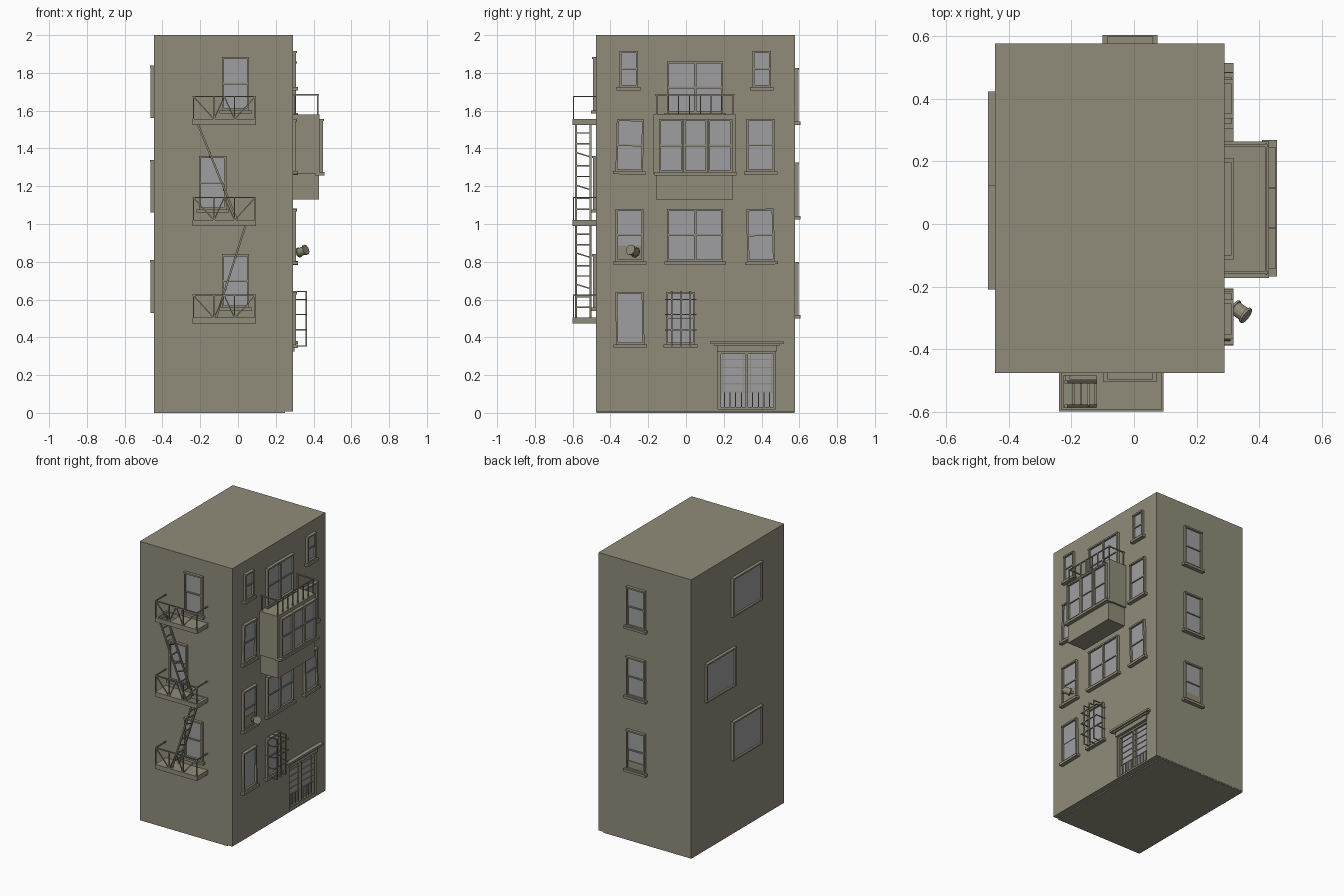
import bpy, bmesh, math
from mathutils import Matrix, Vector

if "Cube" in bpy.data.objects:
    bpy.data.objects.remove(bpy.data.objects["Cube"])

def mat(name, c):
    m = bpy.data.materials.new(name)
    m.diffuse_color = (*c, 1)
    m.use_nodes = True
    m.node_tree.nodes["Principled BSDF"].inputs["Base Color"].default_value = m.diffuse_color
    return m

STONE = mat("olive_stone", (0.28, 0.265, 0.195))
GLASS = mat("grey_glass", (0.345, 0.345, 0.355))

# wall frames: columns are along-wall (u), outward (d), up (w)
def wall(u, d, o):
    return Matrix(((u[0], d[0], 0, o[0]), (u[1], d[1], 0, o[1]), (0, 0, 1, 0), (0, 0, 0, 1)))
FRONT = wall((1, 0), (0, -1), (0, -0.475))
BACK = wall((1, 0), (0, 1), (0, 0.577))
RIGHT = wall((0, 1), (1, 0), (0.29, 0))
LEFT = wall((0, 1), (-1, 0), (-0.445, 0))
WORLD = Matrix.Identity(4)

def box(bm, M, u0, u1, d0, d1, w0, w1, mi=0):
    T = Matrix.Translation(((u0 + u1) / 2, (d0 + d1) / 2, (w0 + w1) / 2))
    r = bmesh.ops.create_cube(bm, size=1, matrix=M @ T @ Matrix.Diagonal((u1 - u0, d1 - d0, w1 - w0, 1)))
    for f in {f for v in r['verts'] for f in v.link_faces}:
        f.material_index = mi

def bar(bm, M, a, b, t=0.007):
    a, b = M @ Vector(a), M @ Vector(b)
    R = (b - a).to_track_quat('Z', 'Y').to_matrix().to_4x4()
    bmesh.ops.create_cube(bm, size=1, matrix=Matrix.Translation((a + b) / 2) @ R
                          @ Matrix.Diagonal((t, t, (b - a).length, 1)))

def finish(name, bm):
    bmesh.ops.recalc_face_normals(bm, faces=bm.faces)
    me = bpy.data.meshes.new(name)
    bm.to_mesh(me)
    bm.free()
    me.materials.append(STONE)
    me.materials.append(GLASS)
    ob = bpy.data.objects.new(name, me)
    bpy.context.collection.objects.link(ob)
    return ob

def window(name, M, u0, u1, w0, w1, tilt=0, panes=1, split=True, sill=True, board=0):
    """Framed window; w0 is the bottom of the sill."""
    c = Matrix.Translation(((u0 + u1) / 2, 0, (w0 + w1) / 2))
    M = M @ c @ Matrix.Rotation(math.radians(tilt), 4, 'Y') @ c.inverted()
    bm = bmesh.new()
    t, d = 0.011, 0.018
    b = w0
    if sill:
        b = w0 + 0.017
        box(bm, M, u0 - 0.014, u1 + 0.014, 0, 0.028, w0, b)
    box(bm, M, u0, u1, 0, d + 0.004, w1 - t, w1)
    box(bm, M, u0, u1, 0, d, b, b + t)
    box(bm, M, u0, u0 + t, 0, d, b, w1)
    box(bm, M, u1 - t, u1, 0, d, b, w1)
    mid = (b + w1) / 2
    pw = (u1 - u0) / panes
    for i in range(panes):
        a = u0 + i * pw
        if i:
            box(bm, M, a - 0.007, a + 0.007, 0, d, b, w1)
        box(bm, M, a + 0.005, a + pw - 0.005, 0.001, 0.005, b + 0.005, mid, 1)
        box(bm, M, a + 0.005, a + pw - 0.005, 0.001, 0.008, mid, w1 - 0.005, 1)
    if split:
        box(bm, M, u0 + t, u1 - t, 0, 0.013, mid - 0.005, mid + 0.005)
    if board:
        box(bm, M, u0 + t, u1 - t, 0, 0.010, b, b + board)
    return finish(name, bm)

# building block with a recessed doorway
bm = bmesh.new()
box(bm, WORLD, -0.445, 0.29, -0.477, 0.577, 0.008, 2.0)
body = finish("building", bm)
bm = bmesh.new()
box(bm, RIGHT, 0.17, 0.475, -0.03, 0.05, 0.02, 0.325)
cutter = finish("door_cutter", bm)
cutter.hide_render = True
mod = body.modifiers.new("doorway", 'BOOLEAN')
mod.operation, mod.object, mod.solver = 'DIFFERENCE', cutter, 'EXACT'
bpy.context.view_layer.objects.active = body
bpy.ops.object.modifier_apply(modifier=mod.name)
bpy.data.objects.remove(cutter)
bm = bmesh.new()
box(bm, WORLD, -0.445, 0.25, -0.475, 0.575, 0, 0.01)
finish("foundation_plate", bm)

# windows on the front, back and left walls
for i, (u, top) in enumerate(((-0.013, 1.885), (-0.134, 1.36), (-0.013, 0.84))):
    window(f"front_window_{i}", FRONT, u - 0.072, u + 0.072, top - 0.3, top)
for i, top in enumerate((1.825, 1.325, 0.80)):
    window(f"back_window_{i}", BACK, -0.086, 0.061, top - 0.3, top, board=0.06 if i == 2 else 0)
for i, (u, w) in enumerate(((-0.21, 1.56), (0.09, 1.06), (-0.21, 0.53))):
    window(f"left_window_{i}", LEFT, u, u + 0.333, w, w + 0.28, split=False, sill=False)

# windows on the right wall
for name, u0, u1, w0, w1, kw in (
        ("attic_window_a", -0.353, -0.255, 1.708, 1.915, {}),
        ("attic_window_b", 0.352, 0.45, 1.708, 1.915, {}),
        ("balcony_window", -0.10, 0.197, 1.57, 1.86, dict(panes=2)),
        ("third_floor_window_a", -0.37, -0.225, 1.262, 1.555, dict(tilt=1.5)),
        ("third_floor_window_b", 0.32, 0.47, 1.262, 1.555, {}),
        ("second_floor_window_a", -0.372, -0.224, 0.785, 1.08, dict(board=0.085)),
        ("second_floor_double_window", -0.10, 0.197, 0.785, 1.08, dict(panes=2)),
        ("second_floor_window_b", 0.322, 0.468, 0.785, 1.08, dict(tilt=-1.5)),
        ("ground_window_a", -0.372, -0.222, 0.345, 0.64, dict(split=False, tilt=-0.7)),
        ("ground_window_b", -0.105, 0.047, 0.345, 0.64, {})):
    window(name, RIGHT, u0, u1, w0, w1, **kw)

# bay with narrower base, sill and three windows
bm = bmesh.new()
box(bm, RIGHT, -0.16, 0.25, -0.01, 0.14, 1.13, 1.27)
box(bm, RIGHT, -0.172, 0.264, -0.01, 0.142, 1.265, 1.58)
box(bm, RIGHT, -0.168, 0.268, 0.12, 0.168, 1.258, 1.275)
finish("bay", bm)
BAY = Matrix.Translation((0.142, 0, 0)) @ RIGHT
for i in range(3):
    u = -0.143 + i * 0.13
    window(f"bay_window_{i}", BAY, u, u + 0.128, 1.275, 1.555, sill=False)

# balcony railing above the bay
bm = bmesh.new()
u0, u1, d = -0.155, 0.25, 0.132
bar(bm, RIGHT, (u0 - 0.008, d, 1.684), (u1 + 0.008, d, 1.684))
for i in range(8):
    u = u0 + (u1 - u0) * i / 7
    bar(bm, RIGHT, (u, d, 1.58), (u, d, 1.684))
for u in (u0, u1):
    bar(bm, RIGHT, (u, 0, 1.684), (u, d + 0.006, 1.684))
    bar(bm, RIGHT, (u, 0.01, 1.58), (u, 0.01, 1.684))
finish("balcony_railing", bm)

# window cage
bm = bmesh.new()
for u in (-0.075, -0.025, 0.022):
    bar(bm, RIGHT, (u, 0.072, 0.352), (u, 0.072, 0.645))
    for w in (0.355, 0.642):
        bar(bm, RIGHT, (u, 0, w), (u, 0.072, w), 0.006)
for w in (0.44, 0.52, 0.60):
    bar(bm, RIGHT, (-0.11, 0.072, w), (0.055, 0.072, w), 0.006)
    for u in (-0.105, 0.05):
        bar(bm, RIGHT, (u, 0, w), (u, 0.072, w), 0.006)
finish("window_cage", bm)

# entrance: glazed double door with grille, lintel and canopy
bm = bmesh.new()
D = Matrix.Translation((-0.03, 0, 0)) @ RIGHT
box(bm, D, 0.17, 0.475, 0, 0.004, 0.02, 0.325, 1)
for u in (0.17, 0.314, 0.463):
    box(bm, D, u, u + 0.014, 0, 0.018, 0.02, 0.325)
for w in (0.02, 0.312):
    box(bm, D, 0.17, 0.475, 0, 0.018, w, w + 0.012)
for i in range(5):
    w = 0.108 + i * 0.043
    box(bm, D, 0.17, 0.475, 0, 0.009, w, w + 0.006)
for u in (0.19, 0.30, 0.34, 0.45):
    box(bm, D, u, u + 0.005, 0, 0.009, 0.11, 0.32)
for i in range(9):
    u = 0.20 + i * 0.03
    box(bm, D, u, u + 0.006, 0, 0.012, 0.025, 0.11)
finish("entrance_door", bm)
bm = bmesh.new()
box(bm, RIGHT, 0.165, 0.48, -0.005, 0.008, 0.325, 0.358)
box(bm, RIGHT, 0.148, 0.497, -0.005, 0.018, 0.356, 0.368)
box(bm, RIGHT, 0.13, 0.515, -0.005, 0.028, 0.366, 0.381)
finish("door_canopy", bm)

# tilted vent can with two rims on a bracket
bm = bmesh.new()
axis = Vector((0.75, -0.55, 0.3)).normalized()
R = axis.to_track_quat('Z', 'Y').to_matrix().to_4x4()
c = Vector((0.34, -0.28, 0.856))
for off, r, h in ((0, 0.023, 0.052), (-0.022, 0.027, 0.007), (0.022, 0.028, 0.008)):
    bmesh.ops.create_cone(bm, cap_ends=True, segments=12, radius1=r, radius2=r, depth=h,
                          matrix=Matrix.Translation(c + axis * off) @ R)
bar(bm, WORLD, (0.29, -0.262, 0.845), c, 0.014)
finish("vent_can", bm)

# fire escape platforms: floor with hatch, braced railings
X0, X1, DP = -0.24, 0.095, 0.125
for n, (w, hatch) in enumerate(((1.525, (-0.225, -0.12)), (0.99, (-0.03, 0.075)), (0.472, None))):
    bm = bmesh.new()
    if hatch:
        a, b = hatch
        box(bm, FRONT, X0, a, 0, DP, w, w + 0.032)
        box(bm, FRONT, b, X1, 0, DP, w, w + 0.032)
        box(bm, FRONT, a, b, 0, 0.01, w, w + 0.032)
        box(bm, FRONT, a, b, DP - 0.014, DP, w, w + 0.032)
    else:
        box(bm, FRONT, X0, X1, 0, DP, w, w + 0.032)
    lo, hi, d = w + 0.03, w + 0.15, DP - 0.004
    xs = [X0 + 0.004 + i * (X1 - X0 - 0.008) / 3 for i in range(4)]
    bar(bm, FRONT, (X0, d, hi), (X1, d, hi))
    for x in xs:
        bar(bm, FRONT, (x, d, lo), (x, d, hi), 0.006)
    for x in (xs[0], xs[3]):
        bar(bm, FRONT, (x, 0, hi), (x, d, hi))
    m = (xs[1] + xs[2]) / 2
    for a, b in (((xs[0], hi), (xs[1], lo)), ((xs[1], lo), (m, hi)), ((m, hi), (xs[2], lo)), ((xs[2], lo), (xs[3], hi))):
        bar(bm, FRONT, (a[0], d, a[1]), (b[0], d, b[1]), 0.006)
    finish(f"fire_escape_platform_{n}", bm)

# ladders between platforms
for n, (a, b) in enumerate((((-0.217, 1.54), (-0.005, 1.02)), ((0.042, 1.0), (-0.116, 0.504)))):
    bm = bmesh.new()
    for d in (0.03, 0.107):
        bar(bm, FRONT, (a[0], d, a[1]), (b[0], d, b[1]), 0.010)
    for i in range(1, 9):
        t = i / 9
        x, w = a[0] + (b[0] - a[0]) * t, a[1] + (b[1] - a[1]) * t
        skew = 0.012 if i in (3, 6) else 0
        bar(bm, FRONT, (x, 0.03, w - skew), (x, 0.107, w + skew))
    finish(f"fire_escape_ladder_{n}", bm)
